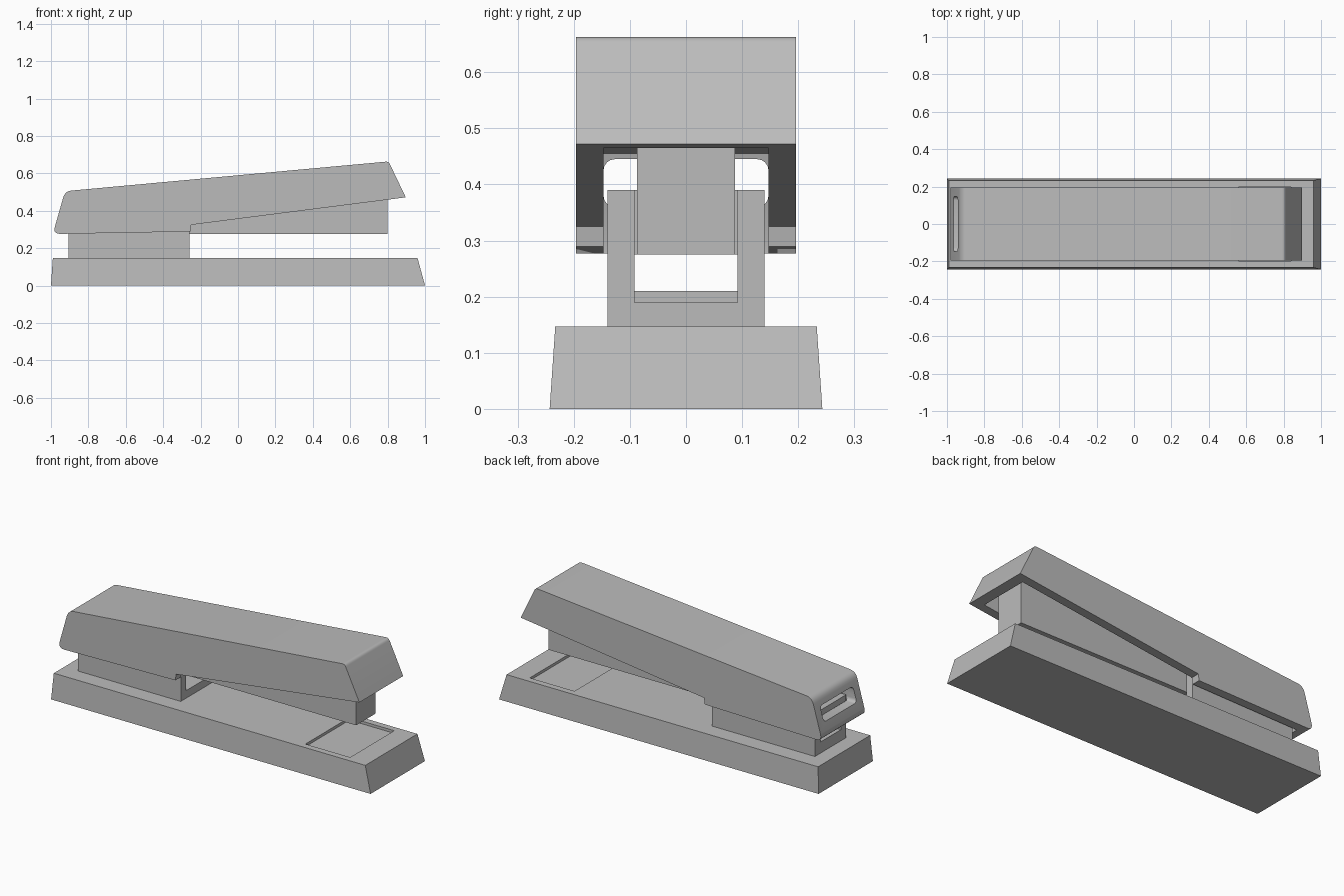
import bpy, bmesh, math
from mathutils import Vector

cube = bpy.data.objects.get("Cube")
if cube:
    bpy.data.objects.remove(cube, do_unlink=True)

grey = bpy.data.materials.new("plain grey")
grey.use_nodes = True
colour = (0.5, 0.5, 0.5, 1)
grey.diffuse_color = colour
grey.node_tree.nodes["Principled BSDF"].inputs["Base Color"].default_value = colour


def rounded(points, radii, steps=5):
    """Replace chosen corners of a profile with smooth curves."""
    out = []
    for i, p in enumerate(points):
        p = Vector(p)
        r = radii.get(i, 0)
        if not r:
            out.append(p)
            continue
        a = p + (Vector(points[i - 1]) - p).normalized() * r
        b = p + (Vector(points[(i + 1) % len(points)]) - p).normalized() * r
        for s in range(steps + 1):
            t = s / steps
            out.append(a * (1 - t) ** 2 + p * 2 * t * (1 - t) + b * t * t)
    return out


def add_mesh(name, bm):
    bmesh.ops.recalc_face_normals(bm, faces=bm.faces)
    mesh = bpy.data.meshes.new(name)
    bm.to_mesh(mesh)
    bm.free()
    mesh.materials.append(grey)
    obj = bpy.data.objects.new(name, mesh)
    bpy.context.collection.objects.link(obj)
    return obj


def extrude(name, profile, half_width):
    """Side profile (x, z) extruded symmetrically across y."""
    bm = bmesh.new()
    face = bm.faces.new([bm.verts.new((p[0], -half_width, p[1])) for p in profile])
    moved = bmesh.ops.extrude_face_region(bm, geom=[face])["geom"]
    bmesh.ops.translate(bm, vec=(0, 2 * half_width, 0),
                        verts=[v for v in moved if isinstance(v, bmesh.types.BMVert)])
    return add_mesh(name, bm)


def box(name, x0, x1, half_width, z0, z1):
    return extrude(name, [(x0, z0), (x1, z0), (x1, z1), (x0, z1)], half_width)


def activate(obj):
    bpy.ops.object.select_all(action="DESELECT")
    obj.select_set(True)
    bpy.context.view_layer.objects.active = obj


def cut(obj, cutter):
    cutter.hide_render = True
    mod = obj.modifiers.new("cut", "BOOLEAN")
    mod.operation = "DIFFERENCE"
    mod.solver = "EXACT"
    mod.object = cutter
    activate(obj)
    bpy.ops.object.modifier_apply(modifier=mod.name)
    bpy.data.objects.remove(cutter, do_unlink=True)


# Base: tapered block with a shallow anvil recess
base = extrude("base", [(-1, 0), (1, 0), (0.96, 0.147), (-0.99, 0.147)], 0.243)
for v in base.data.vertices:
    if v.co.z > 0.1:
        v.co.y *= 0.233 / 0.243
cut(base, box("recess_cutter", 0.56, 0.84, 0.197, 0.132, 0.2))

# Hinge bracket: open channel with a window in its rear wall
bracket = box("hinge_bracket", -0.905, -0.26, 0.14, 0.14, 0.39)
cut(bracket, box("channel_cutter", -0.87, 0, 0.092, 0.19, 0.5))
cut(bracket, box("window_cutter", -1, -0.8, 0.092, 0.21, 0.275))

# Staple magazine under the arm
extrude("magazine", [(-0.85, 0.275), (0.80, 0.275), (0.80, 0.59), (-0.85, 0.46)], 0.087)

# Arm: hollow shell, open underneath
arm = extrude("arm", rounded(
    [(-0.99, 0.276), (-0.255, 0.289), (-0.25, 0.325), (0.897, 0.472),
     (0.805, 0.664), (-0.925, 0.505)],
    {0: 0.04, 4: 0.015, 5: 0.035}), 0.196)
cut(arm, extrude("cavity_cutter",
                 [(-0.925, 0.2), (0.845, 0.2), (0.845, 0.455), (0.775, 0.61),
                  (-0.885, 0.455), (-0.925, 0.30)], 0.147))

# Rounded slot through the arm's rear wall
slot = box("slot_cutter", -1.1, -0.86, 0.147, 0.36, 0.445)
bm = bmesh.new()
bm.from_mesh(slot.data)
corners = [e for e in bm.edges
           if abs((e.verts[0].co - e.verts[1].co).normalized().x) > 0.99]
bmesh.ops.bevel(bm, geom=corners, offset=0.02, segments=4, profile=0.5, affect="EDGES")
bm.to_mesh(slot.data)
bm.free()
cut(arm, slot)

activate(arm)
bpy.ops.object.shade_smooth_by_angle(angle=math.radians(30))
